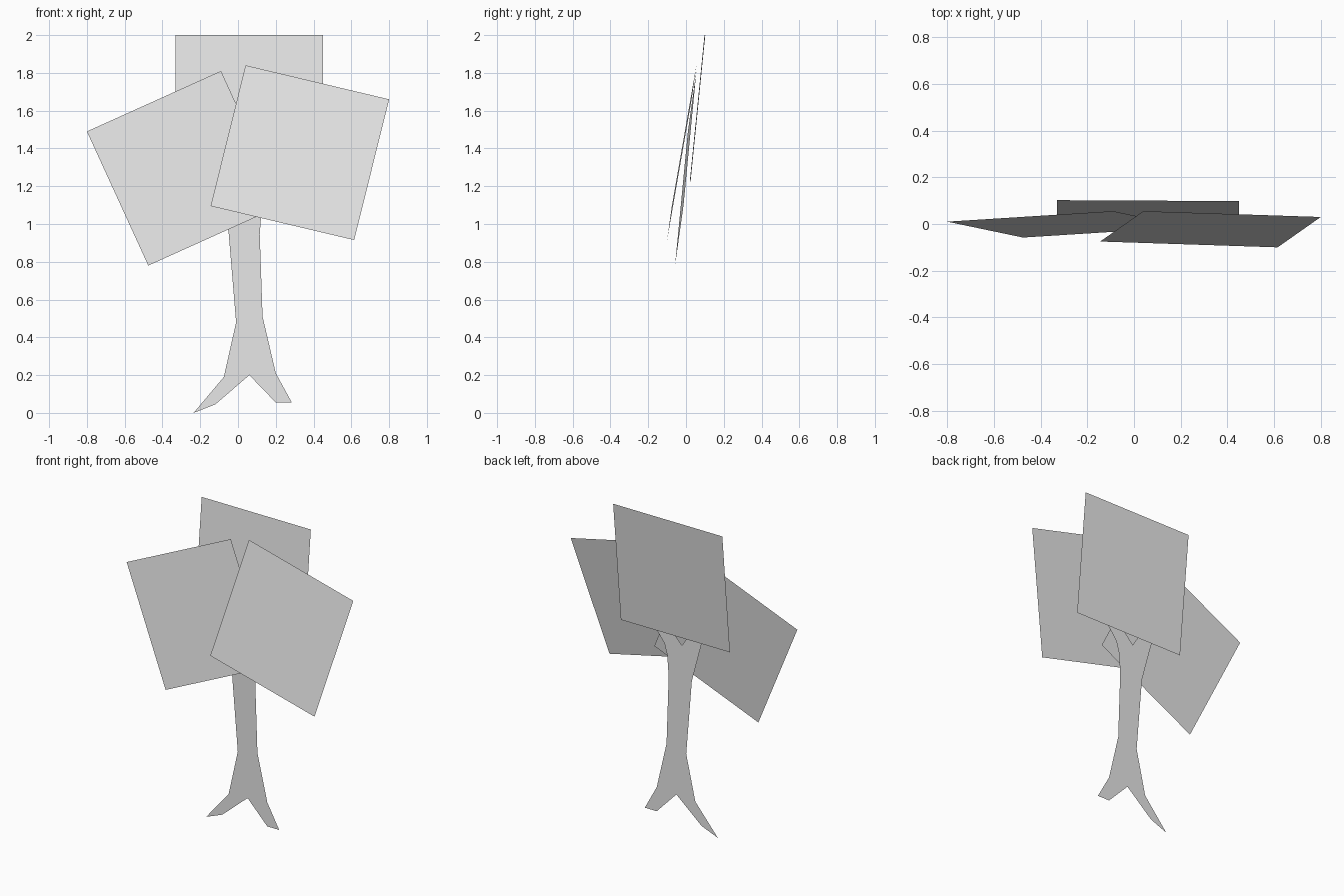
import bpy
from mathutils import Vector

if "Cube" in bpy.data.objects:
    bpy.data.objects.remove(bpy.data.objects["Cube"])

grey = bpy.data.materials.new("light_grey")
grey.diffuse_color = (0.8, 0.8, 0.8, 1)
grey.use_nodes = True
grey.node_tree.nodes["Principled BSDF"].inputs["Base Color"].default_value = grey.diffuse_color


def flat_part(name, points):
    """One flat polygon through the given corner points."""
    mesh = bpy.data.meshes.new(name)
    mesh.from_pydata(points, [], [range(len(points))])
    mesh.materials.append(grey)
    obj = bpy.data.objects.new(name, mesh)
    bpy.context.collection.objects.link(obj)
    return obj


def foliage_card(name, top_left, top_right, bottom_left):
    """Square leaf card spanned from three corners."""
    a, b, d = Vector(top_left), Vector(top_right), Vector(bottom_left)
    return flat_part(name, [d, d + b - a, b, a])


# Trunk cutout with two roots and a forked crown
TRUNK_Y = 0.012
outline = [
    (-0.235, 0.0), (-0.12, 0.045), (0.06, 0.20),            # left root
    (0.20, 0.055), (0.285, 0.055), (0.20, 0.21),            # right root
    (0.13, 0.51), (0.115, 0.945), (0.125, 1.08),            # right side
    (0.145, 1.15), (0.19, 1.21), (0.29, 1.33), (0.20, 1.36),  # right branch
    (0.02, 1.17),                                           # fork
    (-0.10, 1.36), (-0.18, 1.36), (-0.12, 1.22),            # left branch
    (-0.05, 0.96), (-0.01, 0.48), (-0.075, 0.19),           # left side
]
flat_part("trunk", [(x, TRUNK_Y, z) for x, z in outline])

# Leaning foliage cards
foliage_card("back_foliage", (-0.33, 0.102, 2.0), (0.45, 0.098, 2.0), (-0.33, 0.024, 1.224))
foliage_card("left_foliage", (-0.80, 0.01, 1.49), (-0.09, 0.055, 1.81), (-0.475, -0.058, 0.78))
foliage_card("front_foliage", (0.04, 0.055, 1.84), (0.80, 0.03, 1.66), (-0.145, -0.075, 1.095))
